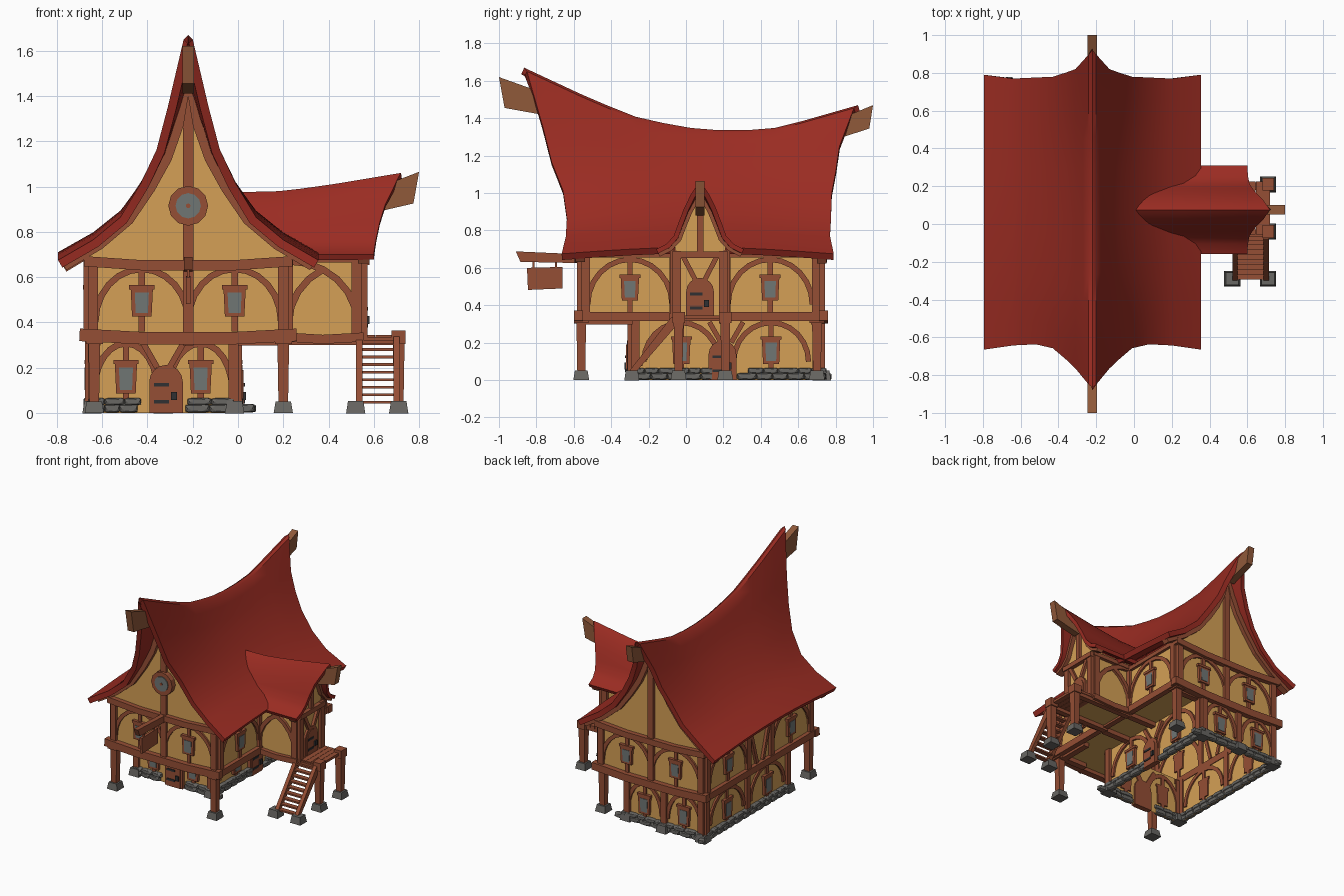
import bpy, bmesh, math, random
from mathutils import Vector as V

if "Cube" in bpy.data.objects:
    bpy.data.objects.remove(bpy.data.objects["Cube"])
random.seed(4)
COL = dict(roof_red=(.325, .025, .016), plaster=(.66, .35, .092), wood=(.30, .077, .035), end_wood=(.28, .10, .042),
           stone=(.14, .135, .125), glass=(.16, .18, .175), iron=(.03, .03, .032))
MATS = {}
for n, c in COL.items():
    MATS[n] = bpy.data.materials.new(n)
    MATS[n].diffuse_color = (*c, 1)
parts = {}


def part(name, mat):
    return parts.setdefault(name, (bmesh.new(), mat))[0]


def make(name, bm, mat):
    me = bpy.data.meshes.new(name)
    bm.to_mesh(me)
    bm.free()
    me.materials.append(MATS[mat])
    ob = bpy.data.objects.new(name, me)
    bpy.context.collection.objects.link(ob)
    return ob


def lerp(tab, x):
    for (a, p), (b, q) in zip(tab, tab[1:]):
        if x <= b:
            return p + (q - p) * max(0, x - a) / (b - a)
    return tab[-1][1]


# Wall frame: origin, horizontal direction u, outward direction n
def prism(bm, F, pts, d0, d1):
    o, u, n = (V(k) for k in F)
    rings = [[bm.verts.new(o + u * a + V((0, 0, z)) + n * d) for a, z in pts] for d in (d0, d1)]
    for r in rings:
        bm.faces.new(r)
    for i in range(len(pts)):
        j = (i + 1) % len(pts)
        bm.faces.new((rings[0][i], rings[0][j], rings[1][j], rings[1][i]))


def offs(pts, d):
    out = []
    for i, p in enumerate(pts):
        a, b = pts[max(i - 1, 0)], pts[min(i + 1, len(pts) - 1)]
        t = V((b[0] - a[0], b[1] - a[1])).normalized()
        out.append((p[0] - t.y * d, p[1] + t.x * d))
    return out


def strip(bm, F, pts, w, d=.02, d0=-.01):
    prism(bm, F, offs(pts, w / 2) + offs(pts, -w / 2)[::-1], d0, d)


def box(bm, c, s, taper=1.0):
    vs = bmesh.ops.create_cube(bm, size=1)['verts']
    for v in vs:
        k = taper if v.co.z > 0 else 1
        v.co = V((c[0] + v.co.x * s[0] * k, c[1] + v.co.y * s[1] * k, c[2] + v.co.z * s[2]))
    return vs


def rect(u, z, w, h, top=1.0):
    return [(u - w / 2, z - h / 2), (u + w / 2, z - h / 2), (u + w / 2 * top, z + h / 2), (u - w / 2 * top, z + h / 2)]


def window(name, F, u, z, h):
    prism(part(name + "_window_frames", "wood"), F, rect(u, z, .086, h, 1.15), -.01, .02)
    prism(part(name + "_window_frames", "wood"), F, rect(u, z + h / 2, .112, .018), -.01, .024)
    prism(part(name + "_window_glass", "glass"), F, rect(u, z - .004, .054, h - .04, 1.15), .015, .023)


def panel(name, F, a, b, z0, z1, zw, h):
    bm, c, hw, H = part(name + "_beams", "wood"), (a + b) / 2, (b - a) / 2, z1 - z0
    arch = [(c + hw * math.cos(t * math.pi / 12), z0 + H * (.15 + .8 * math.sin(t * math.pi / 12))) for t in range(13)]
    strip(bm, F, arch, .028, .013)
    strip(bm, F, [(c, z0), (c, z1)], .028, .012)
    window(name, F, c, zw, h)


def posts(name, F, us, z0, z1, w=.045):
    for u in us:
        strip(part(name + "_beams", "wood"), F, [(u, z0), (u, z1)], w, .022)


def door(name, F, u, z):
    def arch(r, h):
        return [(u - r, z)] + [(u - r * math.cos(t * math.pi / 8), z + h - r + r * math.sin(t * math.pi / 8)) for t in range(9)] + [(u + r, z)]
    prism(part(name + "_frame", "wood"), F, arch(.074, .212), -.01, .025)
    prism(part(name + "_leaf", "wood"), F, arch(.056, .19), 0, .03)
    for k in (.05, .125):
        prism(part(name + "_iron", "iron"), F, rect(u - .02, z + k, .065, .015), .025, .035)
    prism(part(name + "_iron", "iron"), F, rect(u + .035, z + .075, .026, .036), .025, .04)


def vee(name, F, u, z0, z1, w):
    for s in (-1, 1):
        strip(part(name + "_beams", "wood"), F, [(u + s * w * .3, z0), (u + s * w, z1)], .026)


# Main roof: sagging ridge, flared gables, concave slopes
RIDGE = [(-.865, 1.67), (-.5, 1.5), (-.25, 1.40), (0, 1.35), (.25, 1.33), (.5, 1.35), (.92, 1.47)]
F_END = [(0, 1), (.02, .98), (.09, .68), (.14, .49), (.21, .34), (.30, .19), (.42, .09), (.575, 0)]
F_MID = [(0, 1), (.02, .98), (.09, .75), (.14, .61), (.21, .46), (.30, .29), (.42, .14), (.575, 0)]
Y_F = [(0, -.865), (.02, -.85), (.09, -.765), (.2, -.66), (.33, -.63), (.575, -.665)]
Y_B = [(0, .92), (.09, .82), (.2, .78), (.42, .77), (.575, .79)]
CX = -.22


def roof_z(o, t):
    r = lerp(RIDGE, -.865 + 1.785 * t)
    k = min(1, max(0, (r - 1.33) / .34))
    f = k * lerp(F_END, o) + (1 - k) * lerp(F_MID, o)
    e = .675 + .035 * math.sin(math.pi * t)
    return e + (r - e) * f


def roof_pt(i, j):
    o = OFF[i]
    t = j / 12
    a = abs(o)
    return (CX + o, lerp(Y_F, a) * (1 - t) + lerp(Y_B, a) * t, roof_z(a, t))


def sheet(name, f, ni, nj, thick):
    bm = bmesh.new()
    g = [[bm.verts.new(f(i, j)) for j in range(nj)] for i in range(ni)]
    for i in range(ni - 1):
        for j in range(nj - 1):
            bm.faces.new((g[i][j], g[i + 1][j], g[i + 1][j + 1], g[i][j + 1]))
    ob = make(name, bm, "roof_red")
    m = ob.modifiers.new("thickness", 'SOLIDIFY')
    m.thickness, m.offset = thick, -1
    # bake the thickness so that the rim edges can be kept sharp
    ob.data = bpy.data.meshes.new_from_object(ob.evaluated_get(bpy.context.evaluated_depsgraph_get()))
    ob.modifiers.clear()
    ob.data.shade_smooth()
    ob.data.set_sharp_from_angle(angle=math.radians(35))


half = [.02, .05, .09, .14, .21, .30, .42, .575]
OFF = [-o for o in half[::-1]] + [0] + half
sheet("main_roof", roof_pt, 17, 13, .038)

# Wing roof: bell-shaped, running along x
WC = .075
G = [(0, 1), (.02, .94), (.05, .82), (.085, .63), (.115, .41), (.14, .21), (.18, .08), (.235, 0)]
X_E = [(0, .72), (.05, .685), (.1, .635), (.15, .605), (.235, .60)]
W_RIDGE = [(0, .975), (.2, .98), (.42, 1.01), (.72, 1.06)]
half_w = [.02, .05, .085, .115, .14, .18, .235]
OFW = [-o for o in half_w[::-1]] + [0] + half_w


def wing_z(o, x):
    return .70 + (lerp(W_RIDGE, x) - .70) * lerp(G, o)


def wing_pt(i, j):
    x = lerp(X_E, abs(OFW[j])) * i / 8
    return (x, WC + OFW[j], wing_z(abs(OFW[j]), x))


sheet("wing_roof", wing_pt, 9, 15, .026)


# Plaster walls: hollow house, open underneath, with floors only under the overhangs
def shell(name, c, s):
    bm = part(name, "plaster")
    box(bm, c, s)
    bm.normal_update()
    bmesh.ops.delete(bm, geom=[f for f in bm.faces if abs(f.normal.z) > .9], context='FACES_ONLY')


shell("ground_walls", (-.33, .215, .165), (.65, 1.01, .33))
shell("upper_walls", (CX, .08, .515), (.88, 1.28, .37))
box(part("wing_walls", "plaster"), (.385, WC, .525), (.33, .27, .39))
box(part("overhang_floor", "plaster"), (CX, -.425, .335), (.88, .27, .01))
box(part("overhang_floor", "plaster"), (.1075, .215, .335), (.225, 1.01, .01))

# Facades
UF, UB = ((CX, -.56, 0), (1, 0, 0), (0, -1, 0)), ((CX, .72, 0), (1, 0, 0), (0, 1, 0))
UR, UL = ((.22, .075, 0), (0, 1, 0), (1, 0, 0)), ((-.66, .075, 0), (0, 1, 0), (-1, 0, 0))
for nm, F in (("front_upper", UF), ("back_upper", UB)):
    for s in (-1, 1):
        panel(nm, F, min(0, s * .41), max(0, s * .41), .36, .65, .49, .13)
    posts(nm, F, (-.42, 0, .42), .33, .67)
    strip(part(nm + "_beams", "wood"), F, [(-.48, .345), (-.2, .33), (.2, .33), (.48, .345)], .055, .04)
    strip(part(nm + "_beams", "wood"), F, [(-.46, .67), (-.2, .652), (.2, .652), (.46, .67)], .045, .035)
    # gable wall, rafters following the roof, king post
    t = ((-.57 if F is UF else .74) + .865) / 1.785
    line = [(o, roof_z(o, t)) for o in [0] + half]
    inner = [(max(0, a), z) for a, z in offs(line, -.02) if a < .47]
    prism(part(nm + "_gable_wall", "plaster"), F, [(-a, z) for a, z in inner[::-1]] + inner + [(.44, .65), (-.44, .65)], -.03, 0)
    for s in (-1, 1):
        up, lo = ([(s * max(0, a), z) for a, z in offs(line, -d)] for d in (.028, .072))
        prism(part(nm + "_rafters", "wood"), F, up + lo[::-1], -.02, .03)
    posts(nm, F, (0,), .66, line[0][1] - .04)
for nm, F in (("right_upper", UR), ("left_upper", UL)):
    for s in (-1, 1):
        panel(nm, F, *sorted((s * .15, s * .60)), .36, .66, .49, .13)
    posts(nm, F, (-.61, -.14, .14, .62), .33, .69)
    vee(nm, F, 0, .37, .66, .12)
    strip(part(nm + "_beams", "wood"), F, [(-.67, .34), (.67, .34)], .05, .03)
    strip(part(nm + "_beams", "wood"), F, [(-.64, .67), (.64, .67)], .03, .02)
GF, GB = ((-.33, -.29, 0), (1, 0, 0), (0, -1, 0)), ((-.33, .72, 0), (1, 0, 0), (0, 1, 0))
GR, GL = ((-.005, .215, 0), (0, 1, 0), (1, 0, 0)), ((-.655, .215, 0), (0, 1, 0), (-1, 0, 0))
for nm, F, hw, wu, pw in (("front_ground", GF, .31, .165, .14), ("back_ground", GB, .31, .165, .14),
                          ("right_ground", GR, .485, .24, .2), ("left_ground", GL, .485, .24, .2)):
    for s in (-1, 1):
        panel(nm, F, s * wu - pw, s * wu + pw, .06, .32, .155, .14)
    posts(nm, F, (-hw, hw), .03, .33)
    if nm in ("front_ground", "right_ground"):
        door(nm + "_door", F, .012 if F is GF else -.02, 0)
        vee(nm, F, 0, .2, .31, .09)
    else:
        posts(nm, F, (0,), .03, .33)

# Round gable window
for r, nm, mat, d in ((.088, "round_window_frame", "wood", .04), (.056, "round_window_glass", "glass", .046),
                      (.01, "round_window_boss", "wood", .05)):
    prism(part(nm, mat), UF, [(r * math.cos(k * math.pi / 6), .915 + r * math.sin(k * math.pi / 6)) for k in range(12)], -.01, d)

# Wing timbers, gable and door
WE = ((.55, WC, 0), (0, 1, 0), (1, 0, 0))
gl = [(o, wing_z(o, .56)) for o in [0] + half_w]
gi = [(max(0, a), z) for a, z in offs(gl, -.015) if a < .14]
prism(part("wing_gable_wall", "plaster"), WE, [(-a, z) for a, z in gi[::-1]] + gi + [(.13, .66), (-.13, .66)], -.02, 0)
for s in (-1, 1):
    up, lo = ([(s * max(0, a), z) for a, z in offs(gl, -d)] for d in (.02, .045))
    prism(part("wing_rafters", "wood"), WE, up + lo[::-1], -.02, .03)
    WS = ((.375, WC + s * .135, 0), (1, 0, 0), (0, s, 0))
    strip(part("wing_beams", "wood"), WS, [(-.16, .335), (0, .325), (.18, .335)], .04, .03)
    strip(part("wing_beams", "wood"), WS, [(-.15, .68), (.18, .68)], .03, .025)
    for e, m in ((1, 7), (-1, 5)):
        strip(part("wing_beams", "wood"), WS, [(e * (.15 - .3 * (1 - math.cos(k * math.pi / 12))), .40 + .27 * math.sin(k * math.pi / 12)) for k in range(m)], .03)
    posts("wing", WS, (.15,), .33, .69)
posts("wing", WE, (-.125, .125), .33, .69)
posts("wing", WE, (0,), .67, .97, .035)
strip(part("wing_beams", "wood"), WE, [(-.15, .67), (.15, .67)], .035, .03)
vee("wing", WE, 0, .54, .66, .09)
door("wing_door", ((.54, WC, 0), (0, 1, 0), (1, 0, 0)), 0, .335)

# Projecting ridge beams
SIDE = ((CX, 0, 0), (0, 1, 0), (1, 0, 0))
bm = part("ridge_beams", "end_wood")
prism(bm, SIDE, [(-1, 1.62), (-.97, 1.455), (-.72, 1.41), (-.72, 1.52)], -.025, .025)
prism(bm, SIDE, [(1, 1.47), (.98, 1.345), (.78, 1.28), (.78, 1.38)], -.025, .025)
prism(bm, ((0, WC, 0), (1, 0, 0), (0, 1, 0)), [(.80, 1.065), (.775, .925), (.58, .88), (.58, .98)], -.025, .025)

# Hanging sign
bm = part("hanging_sign", "wood")
prism(bm, SIDE, [(-.91, .688), (-.885, .632), (-.55, .625), (-.55, .672)], -.018, .018)
prism(bm, SIDE, [(-.85, .60), (-.845, .482), (-.66, .49), (-.66, .605)], -.01, .01)
for y in (-.815, -.695):
    prism(bm, SIDE, rect(y, .62, .01, .06), -.005, .005)

# Corner posts with caps and stone feet
for x, y in ((-.635, -.56), (.2, -.56), (.2, .70), (.71, -.04), (.71, .21)):
    w = .075 if x < .5 else .062
    box(part("support_posts", "wood"), (x, y, .18), (.042, .042, .30), 1.25)
    box(part("support_caps", "wood"), (x, y, .335), (w, w + .005, .06))
    box(part("stone_feet", "stone"), (x, y, .025), (.085, .085, .05), .8)
for x, y in ((.52, -.29), (.71, -.29), (-.33, .735), (-.645, .715), (-.645, -.29), (-.015, -.29), (-.015, .715)):
    box(part("stone_feet", "stone"), (x, y, .025), (.085, .08, .055), .8)

# Overhang joists
bm = part("floor_joists", "wood")
for x in (-.63, -.22, .19):
    box(bm, (x, -.42, .315), (.045, .27, .035))
for y in (-.53, -.06, .21, .69):
    box(bm, (.11, y, .315), (.22, .045, .035))
for y in (-.05, .20):
    box(bm, (.46, y, .318), (.5, .04, .035))

# Landing and stairs
bm = part("landing", "wood")
for k in range(5):
    box(bm, (.55 + k * .038, .085, .335), (.036, .28, .018))
bm = part("stairs", "wood")
for x in (.535, .70):
    prism(bm, ((x, 0, 0), (0, 1, 0), (1, 0, 0)), [(-.31, .04), (-.27, .04), (-.035, .31), (-.055, .345), (-.08, .335)], -.014, .014)
for k in range(9):
    f = (k + .5) / 9
    box(bm, (.617, -.29 + .235 * f, .03 + .30 * f), (.16, .036, .012))

# Rough stone footing: squared-off boulders along the ground walls
bm = part("stone_footing", "stone")
for F, L in ((GF, .33), (GB, .33), (GR, .505), (GL, .505)):
    o, u, n = (V(k) for k in F)
    for row, h in ((0, .02), (1, .05)):
        a = -L
        while a < L - .02:
            w = random.uniform(.06, .11)
            c = a + w / 2
            a += w
            if F in (GF, GR) and abs(c) < .085:
                continue
            sc = (w * .7, .03, .026 - .004 * row)
            for v in bmesh.ops.create_icosphere(bm, subdivisions=2, radius=1)['verts']:
                q = [max(-.72, min(.72, k)) * s for k, s in zip(v.co, sc)]
                v.co = o + u * (c + q[0]) + n * (.006 + q[1]) + V((0, 0, max(0, h + q[2])))

for name, (bm, mat) in parts.items():
    bmesh.ops.recalc_face_normals(bm, faces=bm.faces[:])
    make(name, bm, mat)

for m in bpy.data.materials:
    if m.users and not m.is_grease_pencil:
        m.use_nodes = True
        m.node_tree.nodes["Principled BSDF"].inputs["Base Color"].default_value = m.diffuse_color
